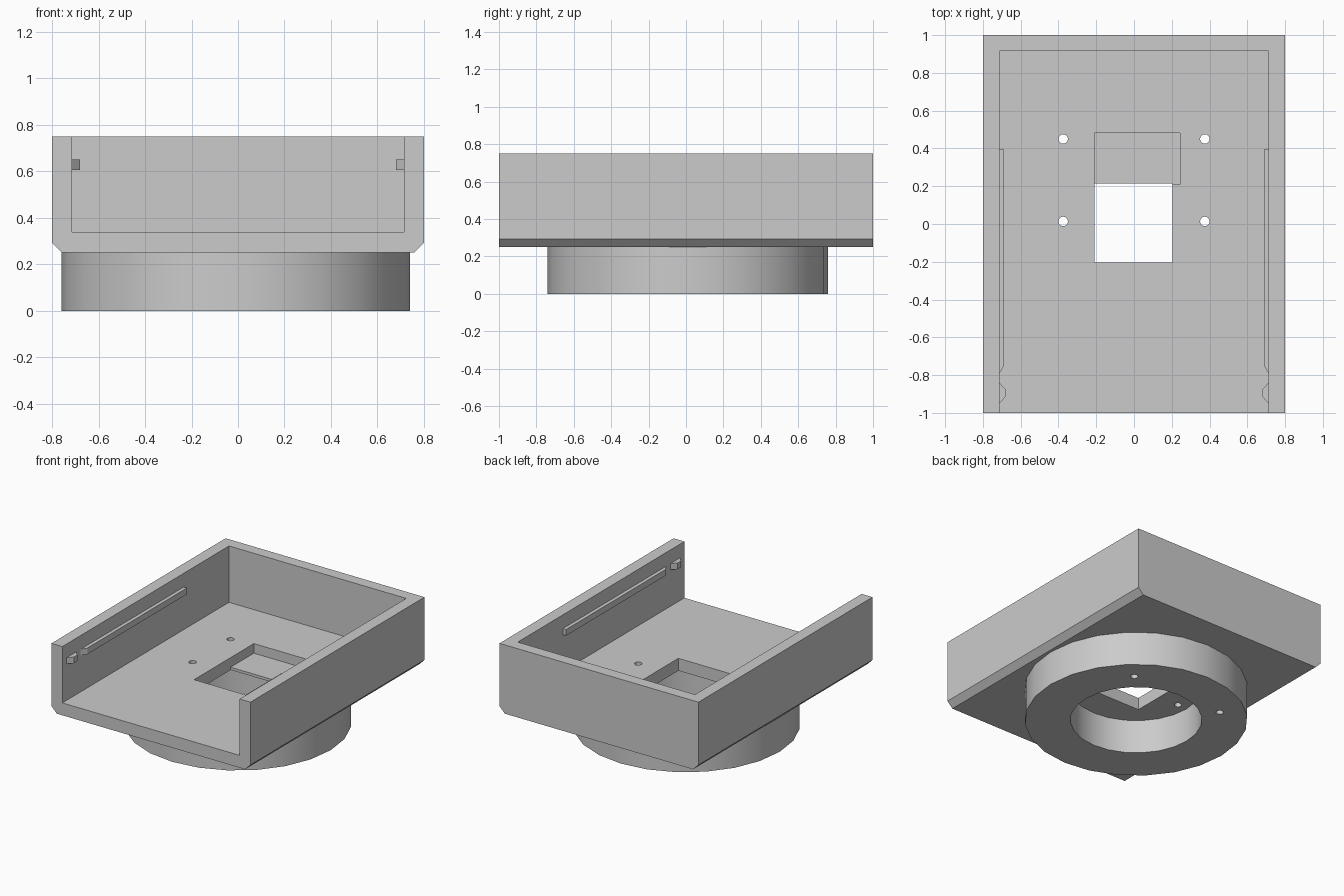
import bpy, bmesh, math
from mathutils import Matrix

cube = bpy.data.objects.get("Cube")
if cube:
    bpy.data.objects.remove(cube, do_unlink=True)

grey = bpy.data.materials.new("plain grey")
grey.use_nodes = True
grey.diffuse_color = (0.6, 0.6, 0.6, 1)
grey.node_tree.nodes["Principled BSDF"].inputs["Base Color"].default_value = (0.6, 0.6, 0.6, 1)


def add_object(name, bm):
    bmesh.ops.recalc_face_normals(bm, faces=bm.faces)
    mesh = bpy.data.meshes.new(name)
    bm.to_mesh(mesh)
    bm.free()
    mesh.materials.append(grey)
    ob = bpy.data.objects.new(name, mesh)
    bpy.context.collection.objects.link(ob)
    return ob


def prism(name, points, offset):
    """Extrude a closed outline of 3D points along an offset."""
    bm = bmesh.new()
    face = bm.faces.new([bm.verts.new(p) for p in points])
    made = bmesh.ops.extrude_face_region(bm, geom=[face])["geom"]
    bmesh.ops.translate(bm, vec=offset, verts=[v for v in made if isinstance(v, bmesh.types.BMVert)])
    return add_object(name, bm)


def box(name, x0, x1, y0, y1, z0, z1):
    return prism(name, [(x0, y0, z0), (x1, y0, z0), (x1, y1, z0), (x0, y1, z0)], (0, 0, z1 - z0))


def cylinder(name, x, y, z0, z1, radius, sides=24):
    bm = bmesh.new()
    bmesh.ops.create_cone(bm, cap_ends=True, segments=sides, radius1=radius, radius2=radius,
                          depth=z1 - z0, matrix=Matrix.Translation((x, y, (z0 + z1) / 2)))
    return add_object(name, bm)


def cut(ob, cutters):
    """Subtract the cutters, bake the result and remove them."""
    for c in cutters:
        c.hide_render = True
        mod = ob.modifiers.new("cut", "BOOLEAN")
        mod.operation, mod.solver, mod.object = "DIFFERENCE", "EXACT", c
    bpy.context.view_layer.update()
    mesh = bpy.data.meshes.new_from_object(ob.evaluated_get(bpy.context.evaluated_depsgraph_get()))
    ob.modifiers.clear()
    ob.data = mesh
    for c in cutters:
        bpy.data.objects.remove(c, do_unlink=True)


def screw_holes(ys):
    return [cylinder("hole_cutter", x, y, -0.1, 0.5, 0.025) for x in (-0.375, 0.375) for y in ys]


# Tray with chamfered lower edges, open at the front and top
W, B, C = 0.8, 0.25, 0.043
section = [(-W, 0.75), (-W, B + C), (C - W, B), (W - C, B), (W, B + C), (W, 0.75)]
tray = prism("tray", [(x, -1, z) for x, z in section], (0, 2, 0))
cut(tray, [
    box("cavity_cutter", -0.713, 0.713, -1.2, 0.915, 0.34, 0.9),
    box("window_cutter", -0.21, 0.205, -0.205, 0.215, 0.1, 0.5),
    box("pocket_cutter", -0.21, 0.243, 0.21, 0.482, 0.27, 0.5),
] + screw_holes((0.014, 0.45)))

# Round collar underneath
collar = cylinder("collar", -0.01, 0.01, 0, B, 0.75)
cut(collar, [cylinder("bore_cutter", -0.01, 0.01, -0.1, 0.5, 0.443)] + screw_holes((0.45,)))

# Guide rails and catches inside both side walls
for side, label in ((1, "left"), (-1, "right")):
    rail = [(0.72, -0.79), (0.713, -0.79), (0.687, -0.75), (0.687, 0.395), (0.72, 0.395)]
    catch = [(0.72, -0.95), (0.713, -0.95), (0.68, -0.915), (0.68, -0.875), (0.713, -0.84), (0.72, -0.84)]
    for part, outline in (("rail", rail), ("catch", catch)):
        prism(f"{label}_{part}", [(side * x, y, 0.605) for x, y in outline], (0, 0, 0.045))

# Smooth the round surfaces, keep the edges crisp
bpy.ops.object.select_all(action="DESELECT")
for ob in (tray, collar):
    ob.select_set(True)
bpy.context.view_layer.objects.active = collar
bpy.ops.object.shade_smooth_by_angle(angle=math.radians(30))
